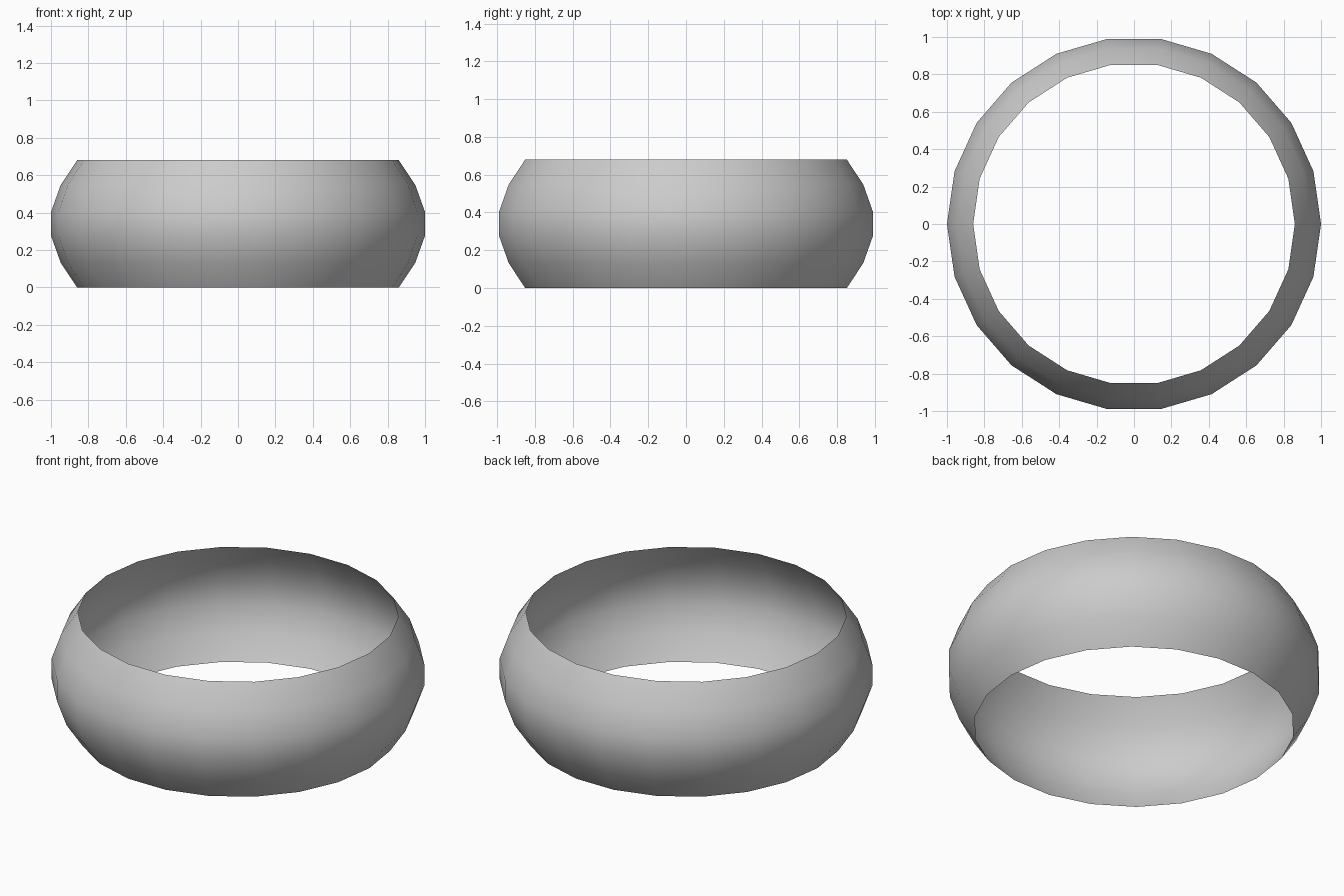
import bpy, bmesh
from math import cos, sin, pi

if "Cube" in bpy.data.objects:
    bpy.data.objects.remove(bpy.data.objects["Cube"])

SIDES = 22
# Barrel profile of the band: (radius, height)
PROFILE = [(0.86, 0.0), (0.948, 0.132), (1.0, 0.277),
           (1.0, 0.403), (0.948, 0.548), (0.86, 0.68)]

# Open ring band, revolved around z
bm = bmesh.new()
rings = [[bm.verts.new((r * cos(2 * pi * i / SIDES), r * sin(2 * pi * i / SIDES), z))
          for i in range(SIDES)] for r, z in PROFILE]
for low, high in zip(rings, rings[1:]):
    for i in range(SIDES):
        j = (i + 1) % SIDES
        face = bm.faces.new((low[i], low[j], high[j], high[i]))
        face.smooth = True

mesh = bpy.data.meshes.new("ring_band")
bm.to_mesh(mesh)
bm.free()
band = bpy.data.objects.new("ring_band", mesh)
bpy.context.collection.objects.link(band)
